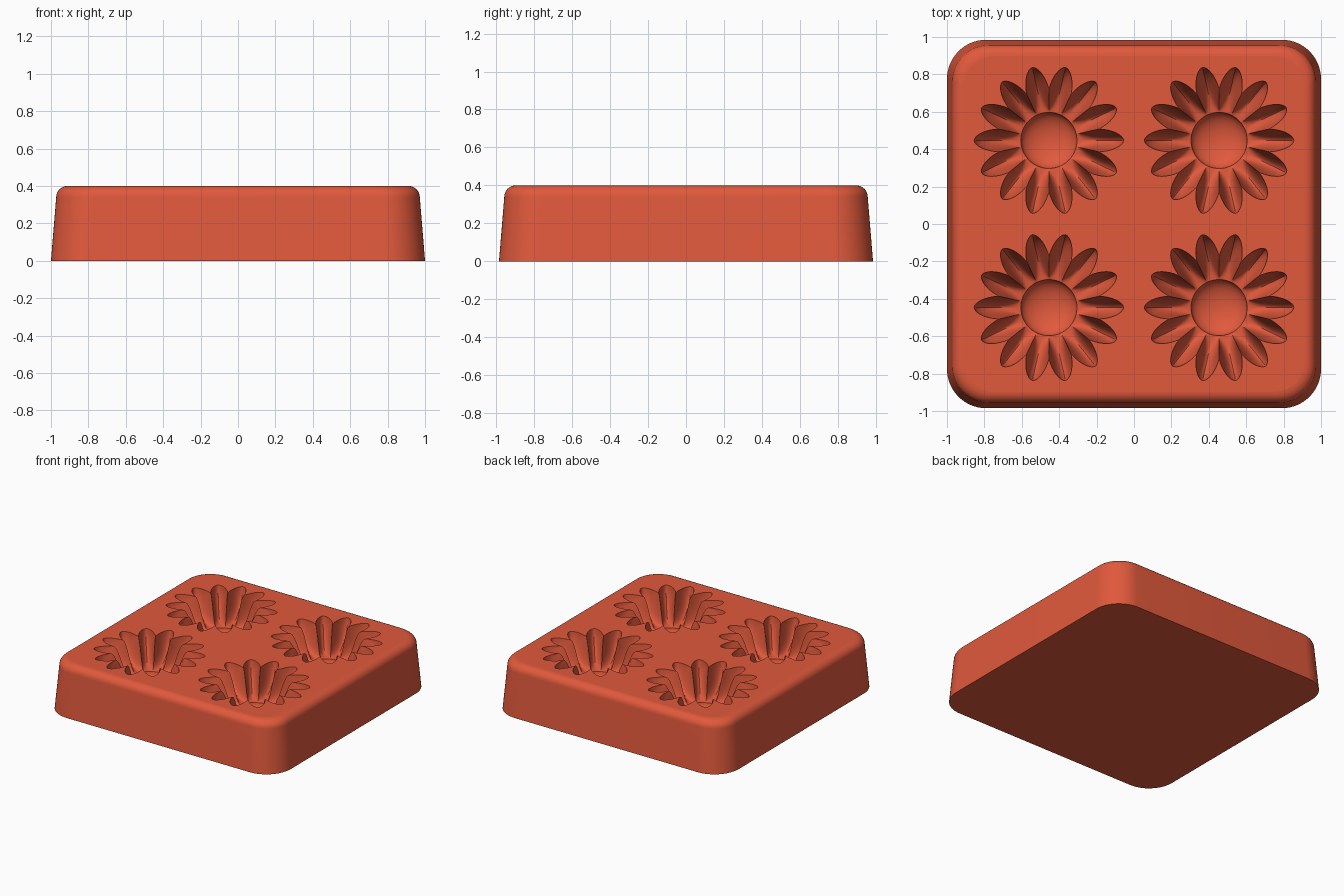
import bpy, bmesh, math
from math import sin, cos, pi, sqrt

cube = bpy.data.objects.get("Cube")
if cube:
    bpy.data.objects.remove(cube, do_unlink=True)

TOP = 0.4
PETALS, SEGS = 14, 16            # petals per flower, segments per petal
NOTCH, TIP, DISC = 0.275, 0.4, 0.15
DEPTH, DISH = 0.22, 0.08         # depth of petals, extra depth of the centre dish

clay = bpy.data.materials.new("terracotta red")
clay.use_nodes = True
clay.diffuse_color = (0.75, 0.1, 0.045, 1)
clay.node_tree.nodes["Principled BSDF"].inputs["Base Color"].default_value = clay.diffuse_color

bm = bmesh.new()


def ring(points):
    return [bm.verts.new(p) for p in points]


def bridge(a, b):
    n = len(a)
    for i in range(n):
        bm.faces.new((a[i], a[(i + 1) % n], b[(i + 1) % n], b[i]))


def loop_edges(loop):
    edges = [bm.edges.get((loop[i - 1], loop[i])) for i in range(len(loop))]
    for e in edges:
        e.smooth = False
    return edges


def rounded_rectangle(inset, z, steps=14):
    r = 0.21 - inset * 0.5
    hx, hy = 1 - inset - r, 0.985 - inset - r
    pts = []
    for q, (sx, sy) in enumerate(((1, 1), (-1, 1), (-1, -1), (1, -1))):
        for k in range(steps + 1):
            a = (q + k / steps) * pi / 2
            pts.append((sx * hx + r * cos(a), sy * hy + r * sin(a), z))
    return pts


# Tapered block with a rounded upper edge
profile = [(0, 0), (0.028, 0.34)]
for k in range(1, 9):
    a = k / 8 * pi / 2
    profile.append((0.028 + 0.06 * (1 - cos(a)), 0.34 + 0.06 * sin(a)))
loops = [ring(rounded_rectangle(*p)) for p in profile]
for low, high in zip(loops, loops[1:]):
    bridge(low, high)
bm.faces.new(loops[0][::-1])
loop_edges(loops[0])
top_edges = loop_edges(loops[-1])


def flower_point(cx, cy, i, t):
    """Point on the petal wall: t runs from the rim (0) to the centre dish (1)."""
    a = 2 * pi * i / (PETALS * SEGS)
    u = abs((i + SEGS / 2) % SEGS - SEGS / 2) / (SEGS / 2)
    rim = NOTCH + (TIP - NOTCH) * (1 - u ** 1.7)
    r = rim + (DISC - rim) * t
    groove = sqrt(1 - (1 - t) ** 2)
    ridge = t * t * (3 - 2 * t)
    w = u ** 1.6
    return (cx + r * cos(a), cy + r * sin(a),
            TOP - DEPTH * (groove * (1 - w) + ridge * w))


# Four flower-shaped cavities with a round dish in the middle
count, wall, dish = PETALS * SEGS, 18, 8
for cx in (-0.455, 0.455):
    for cy in (-0.447, 0.447):
        rings = [ring(flower_point(cx, cy, i, (j / wall) ** 1.4) for i in range(count))
                 for j in range(wall + 1)]
        dish_start = rings[-1]
        for j in range(1, dish):
            b = j / dish * pi / 2
            r, z = DISC * cos(b), TOP - DEPTH - DISH * sin(b)
            rings.append(ring((cx + r * cos(2 * pi * i / count),
                               cy + r * sin(2 * pi * i / count), z) for i in range(count)))
        for outer, inner in zip(rings, rings[1:]):
            bridge(outer, inner)
        centre = bm.verts.new((cx, cy, TOP - DEPTH - DISH))
        last = rings[-1]
        for i in range(count):
            bm.faces.new((last[i], last[(i + 1) % count], centre))
        loop_edges(dish_start)
        top_edges += loop_edges(rings[0])

# Flat top around the cavities
bmesh.ops.triangle_fill(bm, use_beauty=True, use_dissolve=False,
                        edges=top_edges, normal=(0, 0, 1))
bmesh.ops.recalc_face_normals(bm, faces=bm.faces[:])

mesh = bpy.data.meshes.new("flower_mold")
bm.to_mesh(mesh)
bm.free()
mesh.materials.append(clay)
mold = bpy.data.objects.new("flower_mold", mesh)
bpy.context.collection.objects.link(mold)
for o in bpy.context.selected_objects:
    o.select_set(False)
mold.select_set(True)
bpy.context.view_layer.objects.active = mold
bpy.ops.object.shade_smooth_by_angle(angle=math.radians(40), keep_sharp_edges=True)
